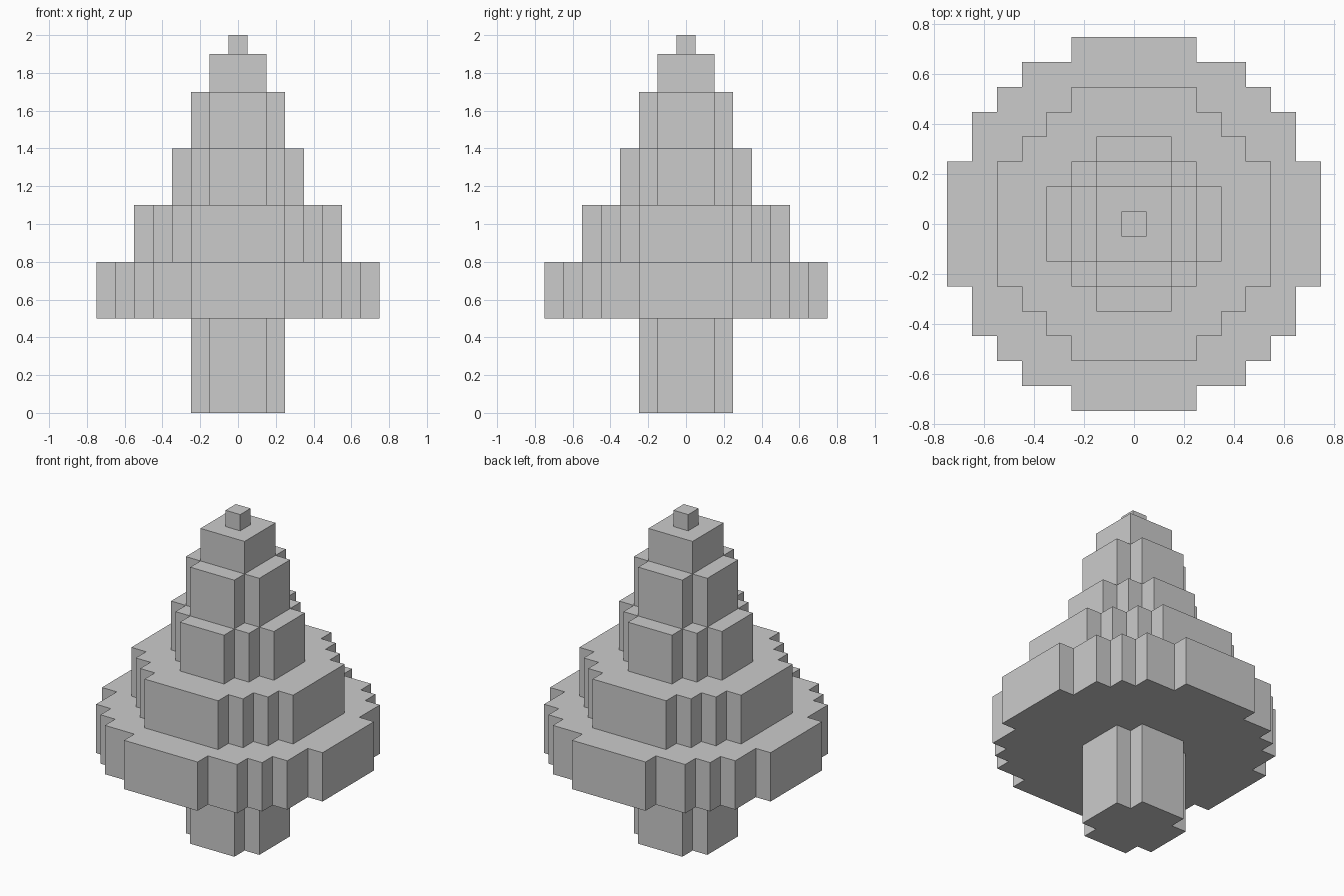
import bpy
import bmesh

if "Cube" in bpy.data.objects:
    bpy.data.objects.remove(bpy.data.objects["Cube"])


def stepped_layer(name, z0, z1, corners):
    """Extrude a stepped round outline given its outer corners in the +x +y quadrant."""
    quarter = [corners[0]]
    for (x0, y0), (x1, y1) in zip(corners, corners[1:]):
        quarter += [(x1, y0), (x1, y1)]
    # repeat the quarter four times around z
    outline = []
    for _ in range(4):
        outline += quarter
        quarter = [(-y, x) for x, y in quarter]

    bm = bmesh.new()
    base = bm.faces.new([bm.verts.new((x, y, z0)) for x, y in outline])
    top = bmesh.ops.extrude_face_region(bm, geom=[base], use_keep_orig=True)["geom"]
    bmesh.ops.translate(bm, vec=(0, 0, z1 - z0),
                        verts=[g for g in top if isinstance(g, bmesh.types.BMVert)])
    bmesh.ops.recalc_face_normals(bm, faces=bm.faces)
    mesh = bpy.data.meshes.new(name)
    bm.to_mesh(mesh)
    bm.free()
    obj = bpy.data.objects.new(name, mesh)
    bpy.context.collection.objects.link(obj)
    return obj


# Trunk
stepped_layer("trunk", 0.0, 0.5, [(.25, .15), (.15, .25)])

# Foliage tiers, widest to narrowest
stepped_layer("foliage_tier_1", 0.5, 0.8,
              [(.75, .25), (.65, .45), (.55, .55), (.45, .65), (.25, .75)])
stepped_layer("foliage_tier_2", 0.8, 1.1,
              [(.55, .25), (.45, .35), (.35, .45), (.25, .55)])
stepped_layer("foliage_tier_3", 1.1, 1.4, [(.35, .15), (.25, .25), (.15, .35)])
stepped_layer("foliage_tier_4", 1.4, 1.7, [(.25, .15), (.15, .25)])
stepped_layer("foliage_tier_5", 1.7, 1.9, [(.15, .15)])

# Tip
stepped_layer("tree_tip", 1.9, 2.0, [(.05, .05)])
